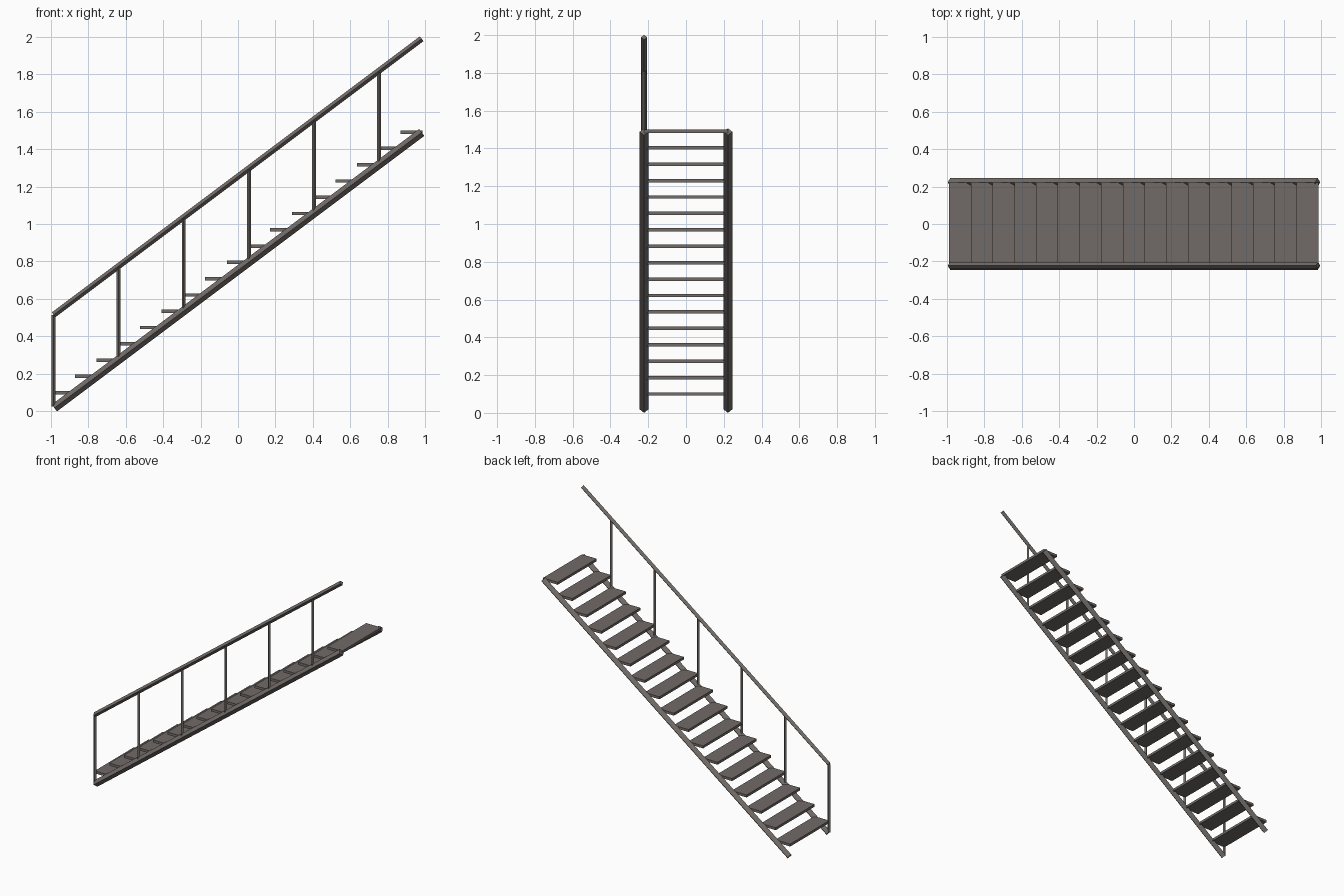
import bpy, bmesh, math
from mathutils import Vector

if "Cube" in bpy.data.objects:
    bpy.data.objects.remove(bpy.data.objects["Cube"])

mat = bpy.data.materials.new("brown grey metal")
mat.diffuse_color = (0.165, 0.147, 0.136, 1)
mat.use_nodes = True
mat.node_tree.nodes["Principled BSDF"].inputs["Base Color"].default_value = mat.diffuse_color


def finish(name, bm):
    bmesh.ops.recalc_face_normals(bm, faces=bm.faces)
    me = bpy.data.meshes.new(name)
    bm.to_mesh(me)
    bm.free()
    me.materials.append(mat)
    ob = bpy.data.objects.new(name, me)
    bpy.context.collection.objects.link(ob)
    return ob


def diamond_bar(name, a, b, r):
    """Four-sided bar lying in the xz plane, its corners pointing up and sideways."""
    a, b = Vector(a), Vector(b)
    side = Vector((0, 1, 0))
    up = (b - a).normalized().cross(side)
    bm = bmesh.new()
    rings = [[bm.verts.new(p + d * r) for d in (up, side, -up, -side)] for p in (a, b)]
    for i in range(4):
        j = (i + 1) % 4
        bm.faces.new((rings[0][i], rings[0][j], rings[1][j], rings[1][i]))
    bm.faces.new(rings[0])
    bm.faces.new(rings[1])
    return finish(name, bm)


Y = 0.222
SLOPE = 0.75
X0, X1 = -0.98, 0.98


def line_z(x):
    return 0.0184 + (x - X0) * SLOPE


# sloping stringers on both sides
for s, label in ((-1, "front"), (1, "back")):
    diamond_bar(label + "_stringer", (X0, s * Y, line_z(X0)), (X1, s * Y, line_z(X1)), 0.023)

# handrail on the front side
diamond_bar("handrail", (-0.984, -Y, line_z(-0.984) + 0.5), (X1, -Y, line_z(X1) + 0.5), 0.016)

# handrail posts
for i in range(6):
    x = -0.984 + i * 0.3472
    z = line_z(x)
    diamond_bar(f"post_{i + 1}", (x, -Y, max(z, 0.025)), (x, -Y, z + 0.5), 0.0105)

# flat treads
for i in range(17):
    bm = bmesh.new()
    bmesh.ops.create_cube(bm, size=1)
    left = -0.986 + i * 0.1158
    for v in bm.verts:
        v.co = (left + (v.co.x + 0.5) * 0.118, v.co.y * 2 * Y, 0.1 + i * 0.0869 + v.co.z * 0.018)
    finish(f"tread_{i + 1}", bm)
